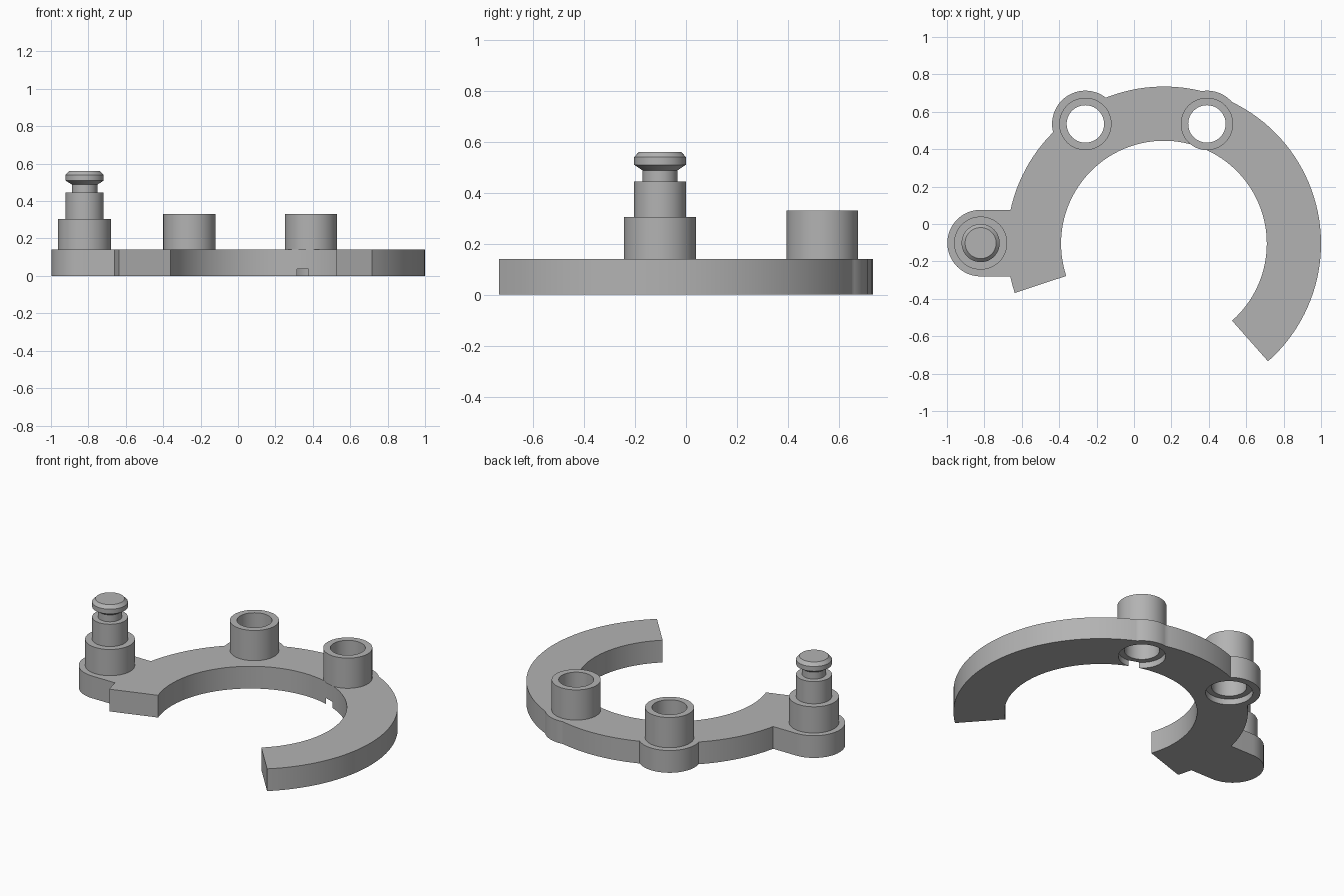
import bpy
import bmesh
from math import cos, sin, radians, tau

if "Cube" in bpy.data.objects:
    bpy.data.objects.remove(bpy.data.objects["Cube"], do_unlink=True)

GREY = (0.45, 0.45, 0.45, 1)
grey = bpy.data.materials.new("plain grey")
grey.use_nodes = True
grey.diffuse_color = GREY
grey.node_tree.nodes["Principled BSDF"].inputs["Base Color"].default_value = GREY

CENTRE = (0.16, -0.105)
OUTER, INNER, THICK = 0.84, 0.55, 0.14
BOSSES = {"left_back_boss": (0.39, 0.535), "right_back_boss": (-0.26, 0.535)}
PIN = (-0.82, -0.102)
LOBE = 0.178


def finish(name, bm):
    bmesh.ops.recalc_face_normals(bm, faces=bm.faces)
    mesh = bpy.data.meshes.new(name)
    bm.to_mesh(mesh)
    bm.free()
    mesh.materials.append(grey)
    obj = bpy.data.objects.new(name, mesh)
    bpy.context.collection.objects.link(obj)
    return obj


def arc(centre, radius, start, end, steps):
    angles = [radians(start + (end - start) * i / steps) for i in range(steps + 1)]
    return [(centre[0] + radius * cos(a), centre[1] + radius * sin(a)) for a in angles]


def prism(name, outline, bottom, top):
    bm = bmesh.new()
    face = bm.faces.new([bm.verts.new((x, y, bottom)) for x, y in outline])
    moved = bmesh.ops.extrude_face_region(bm, geom=[face], use_keep_orig=True)["geom"]
    verts = [v for v in moved if isinstance(v, bmesh.types.BMVert)]
    bmesh.ops.translate(bm, verts=verts, vec=(0, 0, top - bottom))
    return finish(name, bm)


def disc(name, centre, radius, bottom, top, steps=64):
    return prism(name, arc(centre, radius, 0, 360, steps)[:-1], bottom, top)


def lathe(name, centre, profile, closed=False, steps=64):
    bm = bmesh.new()
    rings = [[bm.verts.new((centre[0] + r * cos(tau * i / steps),
                            centre[1] + r * sin(tau * i / steps), z))
              for i in range(steps)] for r, z in profile]
    pairs = list(zip(rings, rings[1:]))
    if closed:
        pairs.append((rings[-1], rings[0]))
    else:
        bm.faces.new(rings[0])
        bm.faces.new(rings[-1])
    for a, b in pairs:
        for i in range(steps):
            j = (i + 1) % steps
            bm.faces.new((a[i], a[j], b[j], b[i]))
    return finish(name, bm)


def combine(target, tool, operation):
    mod = target.modifiers.new("combine", "BOOLEAN")
    mod.operation = operation
    mod.solver = "EXACT"
    mod.object = tool
    bpy.context.view_layer.objects.active = target
    bpy.ops.object.modifier_apply(modifier=mod.name)
    bpy.data.objects.remove(tool, do_unlink=True)


# Open ring plate, starting as a thick sector
plate = prism("ring_plate", [CENTRE] + arc(CENTRE, OUTER, -48.5, 198.3, 90), 0, THICK)

# Rounded lobes on the rim, and the pin tab
for spot in BOSSES.values():
    combine(plate, disc("lobe", spot, LOBE, 0, THICK), "UNION")
tab = arc(PIN, LOBE, 90, 270, 32) + [(-0.6, PIN[1] - LOBE), (-0.6, PIN[1] + LOBE)]
combine(plate, prism("tab", tab, 0, THICK), "UNION")

# Central opening, through holes and shallow counterbores underneath
combine(plate, disc("opening", CENTRE, INNER, -0.1, 0.3, 128), "DIFFERENCE")
for spot in BOSSES.values():
    combine(plate, disc("hole", spot, 0.1, -0.1, 0.3), "DIFFERENCE")
    combine(plate, disc("counterbore", spot, 0.135, -0.1, 0.037), "DIFFERENCE")
parts = [plate]

# Hollow bosses
for name, spot in BOSSES.items():
    tube = [(0.1, THICK), (0.14, THICK), (0.14, 0.33), (0.1, 0.33)]
    parts.append(lathe(name, spot, tube, closed=True))

# Stepped pin with a grooved, chamfered head
steps = [(0.142, THICK), (0.142, 0.305), (0.102, 0.305), (0.102, 0.445), (0.068, 0.445),
         (0.068, 0.488), (0.102, 0.51), (0.102, 0.54), (0.083, 0.56)]
parts.append(lathe("stepped_pin", PIN, steps))

# Smooth curved walls, crisp edges
bpy.ops.object.select_all(action="DESELECT")
for part in parts:
    part.select_set(True)
bpy.context.view_layer.objects.active = plate
bpy.ops.object.shade_smooth_by_angle(angle=radians(25))
